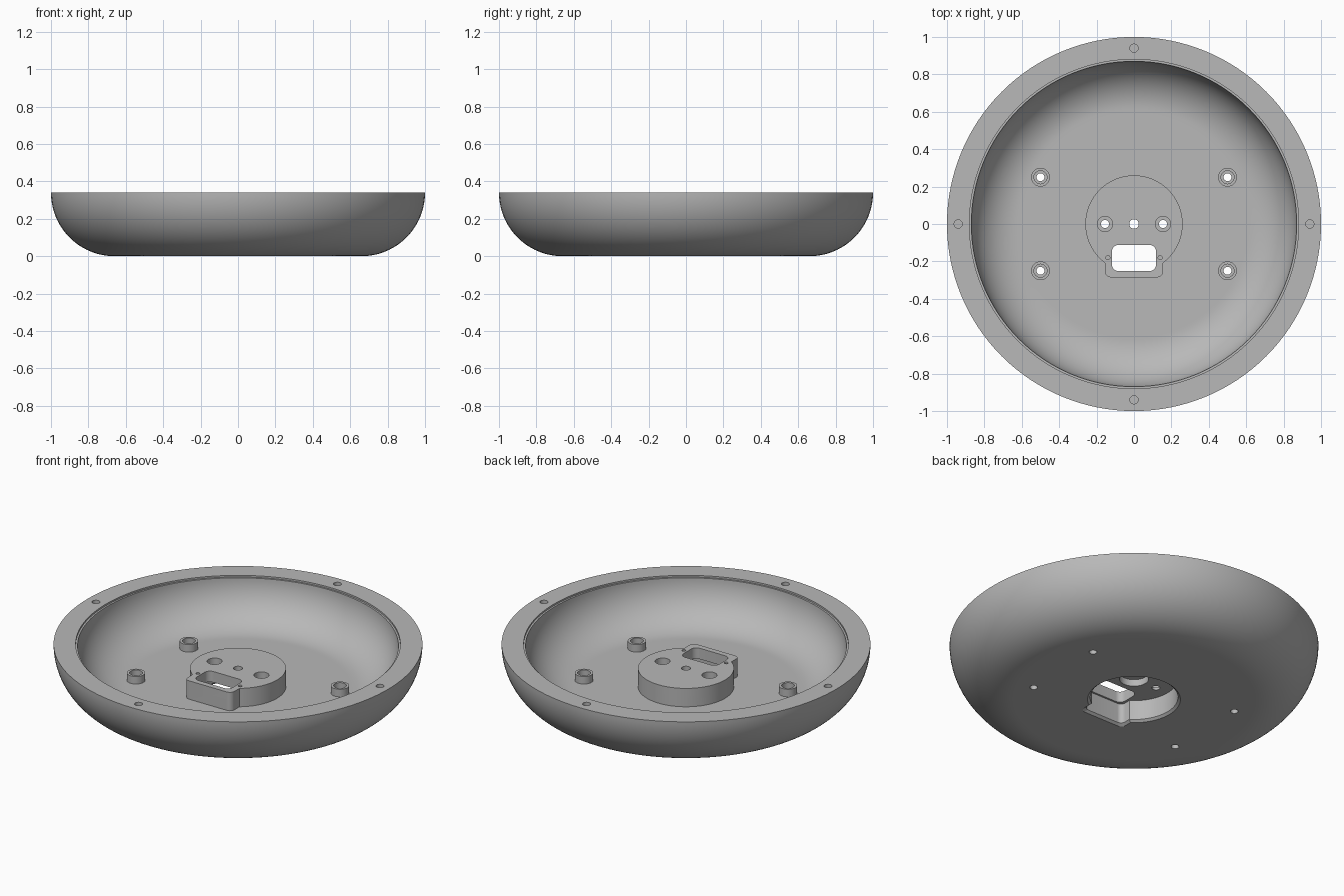
import bpy, bmesh
from math import sin, cos, pi, radians, asin

old = bpy.data.objects.get("Cube")
if old:
    bpy.data.objects.remove(old, do_unlink=True)

grey = bpy.data.materials.new("plain_grey")
grey.use_nodes = True
grey.diffuse_color = (0.48, 0.48, 0.48, 1)
grey.node_tree.nodes["Principled BSDF"].inputs["Base Color"].default_value = (0.48, 0.48, 0.48, 1)


def finish(bm, name):
    bmesh.ops.recalc_face_normals(bm, faces=bm.faces)
    mesh = bpy.data.meshes.new(name)
    bm.to_mesh(mesh)
    bm.free()
    mesh.materials.append(grey)
    obj = bpy.data.objects.new(name, mesh)
    bpy.context.collection.objects.link(obj)
    return obj


def arc(cx, cy, r, a0, a1, n):
    """Points along an arc, angles in radians."""
    return [(cx + r * cos(a0 + (a1 - a0) * i / n), cy + r * sin(a0 + (a1 - a0) * i / n))
            for i in range(n + 1)]


def circle(x, y, r, n=40):
    return arc(x, y, r, 0, 2 * pi, n)[:-1]


def prism(name, low, z0, z1, high=None):
    """Solid between two outlines with the same number of points."""
    bm = bmesh.new()
    a = [bm.verts.new((x, y, z0)) for x, y in low]
    b = [bm.verts.new((x, y, z1)) for x, y in (high or low)]
    bm.faces.new(a)
    bm.faces.new(b)
    for i in range(len(a)):
        j = (i + 1) % len(a)
        bm.faces.new((a[i], a[j], b[j], b[i]))
    return finish(bm, name)


def lathe(name, profile, n=128):
    """Turn a profile that starts and ends on the axis."""
    bm = bmesh.new()
    rings = []
    for r, z in profile:
        if r == 0:
            rings.append([bm.verts.new((0, 0, z))] * n)
        else:
            rings.append([bm.verts.new((x, y, z)) for x, y in circle(0, 0, r, n)])
    for a, b in zip(rings, rings[1:]):
        for i in range(n):
            j = (i + 1) % n
            corners = list(dict.fromkeys((a[i], a[j], b[j], b[i])))
            bm.faces.new(corners)
    return finish(bm, name)


def combine(target, tool, operation):
    """Apply a boolean and remove the tool."""
    tool.hide_render = True
    mod = target.modifiers.new("combine", 'BOOLEAN')
    mod.operation = operation
    mod.solver = 'EXACT'
    mod.object = tool
    bpy.context.view_layer.objects.active = target
    bpy.ops.object.modifier_apply(modifier=mod.name)
    bpy.data.objects.remove(tool, do_unlink=True)


def hub_outline(d):
    """Round hub with a square tab towards the front, shrunk by d."""
    r, w, bottom, c = 0.26 - d, 0.155 - d, -0.285 + d, 0.03
    a = asin(w / r)
    pts = arc(0, 0, r, a - pi / 2, 1.5 * pi - a, 96)
    pts += arc(-w + c, bottom + c, c, pi, 1.5 * pi, 8)
    pts += arc(w - c, bottom + c, c, 1.5 * pi, 2 * pi, 8)
    return pts


# Bowl shell with a flat rim and a small inner step
outer = arc(0.66, 0.34, 0.34, -pi / 2, 0, 28)
inner = arc(0.615, 0.34, 0.255, -0.04, -pi / 2, 24)
profile = [(0, 0), (0.64, 0)] + outer + [(0.88, 0.34), (0.88, 0.33)]
profile += inner + [(0.595, 0.085), (0, 0.085)]
bowl = lathe("bowl_body", profile)

# Raised hub and four mounting posts
posts = [(sx * 0.5, sy * 0.25) for sx in (-1, 1) for sy in (-1, 1)]
combine(bowl, prism("hub", hub_outline(0), 0.05, 0.195), 'UNION')
for x, y in posts:
    combine(bowl, prism("post", circle(x, y, 0.05), 0.05, 0.13), 'UNION')

# Hollow beneath the hub, with a chamfered mouth and a round centre pocket
cuts = [prism("hollow", hub_outline(0.022), -0.05, 0.13),
        prism("hollow_mouth", hub_outline(0.004), -0.004, 0.014, hub_outline(0.024)),
        prism("centre_pocket", circle(0, 0, 0.08, 56), 0.1, 0.17),
        prism("centre_hole", circle(0, 0, 0.025), 0.1, 0.3)]

# Rounded cable slot through the hub tab
slot = []
for k, (sx, sy) in enumerate([(1, 1), (-1, 1), (-1, -1), (1, -1)]):
    slot += arc(sx * 0.083, -0.182 + sy * 0.035, 0.035, k * pi / 2, (k + 1) * pi / 2, 8)
cuts.append(prism("cable_slot", slot, 0.05, 0.3))

# Counterbored hub holes and tiny pin holes beside the slot
for s in (-1, 1):
    cuts.append(prism("hub_hole", circle(s * 0.155, 0, 0.022), 0.05, 0.3))
    cuts.append(prism("hub_counterbore", circle(s * 0.155, 0, 0.041), 0.145, 0.3))
    cuts.append(prism("pin_hole", circle(s * 0.14, -0.18, 0.011, 20), 0.15, 0.3))

# Counterbored post holes
for x, y in posts:
    cuts.append(prism("post_hole", circle(x, y, 0.021), -0.05, 0.2))
    cuts.append(prism("post_counterbore", circle(x, y, 0.035), 0.085, 0.2))

# Four blind holes in the rim
for k in range(4):
    a = k * pi / 2
    cuts.append(prism("rim_hole", circle(0.94 * cos(a), 0.94 * sin(a), 0.022), 0.27, 0.4))

for cutter in cuts:
    combine(bowl, cutter, 'DIFFERENCE')

bpy.ops.object.select_all(action='DESELECT')
bowl.select_set(True)
bpy.context.view_layer.objects.active = bowl
bpy.ops.object.shade_smooth_by_angle(angle=radians(30))
